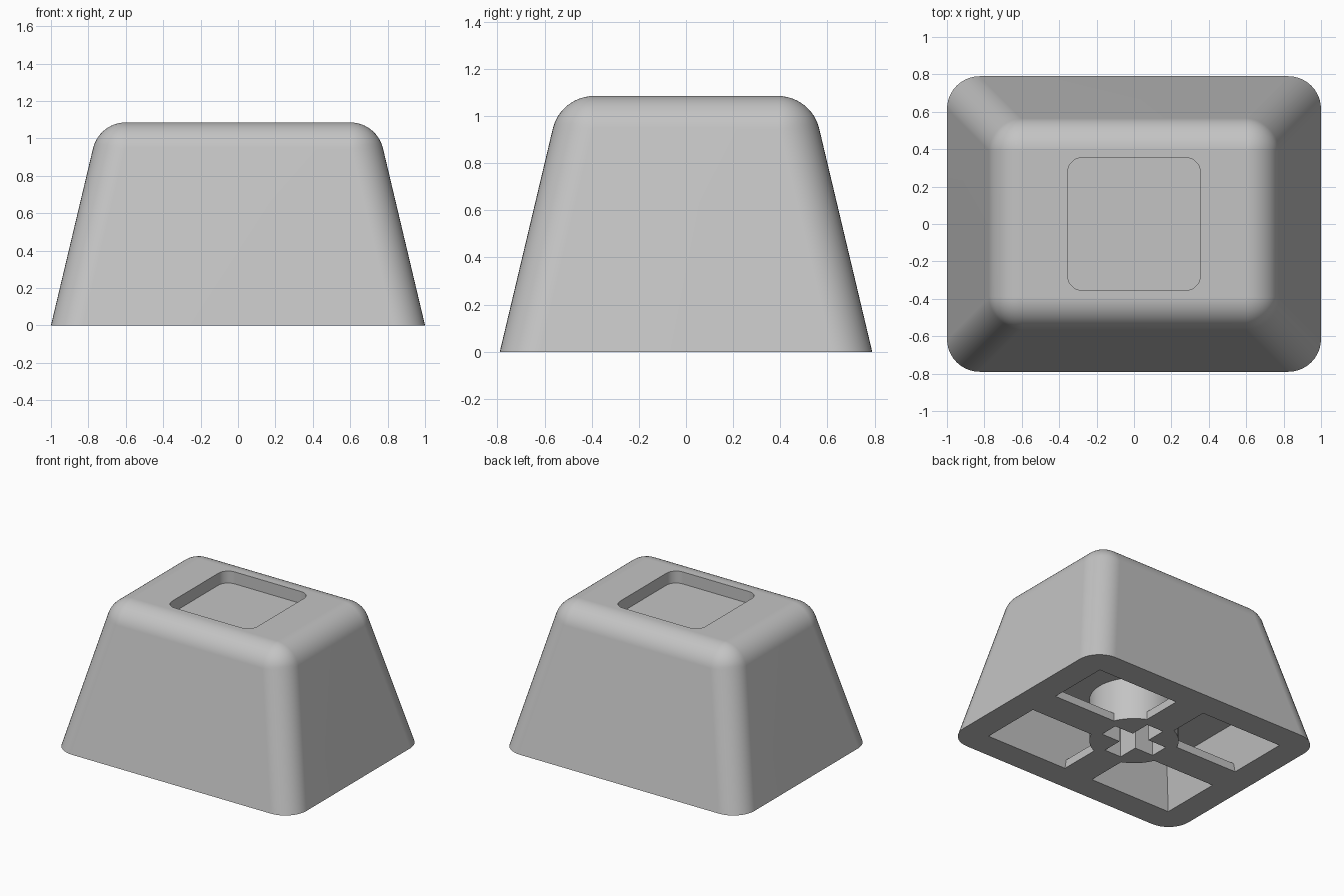
import bpy, bmesh, math

if "Cube" in bpy.data.objects:
    bpy.data.objects.remove(bpy.data.objects["Cube"], do_unlink=True)

HX, HY, HEIGHT = 1.0, 0.79, 1.085    # base half sizes and overall height
FILLET = 0.18                        # radius of the rounded edges
TAPER = 0.237                        # wall lean per unit of height
CEILING = 0.32                       # depth of the hollow underside

grey = bpy.data.materials.new("plain_grey")
grey.use_nodes = True
grey.diffuse_color = (0.55, 0.55, 0.55, 1)
grey.node_tree.nodes["Principled BSDF"].inputs["Base Color"].default_value = grey.diffuse_color


def rounded_rect(hx, hy, radius, steps=10):
    """Outline of a rectangle with rounded corners."""
    points = []
    for corner, (sx, sy) in enumerate([(1, 1), (-1, 1), (-1, -1), (1, -1)]):
        for i in range(steps + 1):
            a = math.pi / 2 * (corner + i / steps)
            points.append((sx * (hx - radius) + radius * math.cos(a),
                           sy * (hy - radius) + radius * math.sin(a)))
    return points


def loft(name, rings):
    """Solid through a stack of (outline, z) rings."""
    bm = bmesh.new()
    loops = [[bm.verts.new((x, y, z)) for x, y in outline] for outline, z in rings]
    for low, high in zip(loops, loops[1:]):
        for i in range(len(low)):
            j = (i + 1) % len(low)
            bm.faces.new((low[i], low[j], high[j], high[i]))
    bm.faces.new(loops[0][::-1])
    bm.faces.new(loops[-1])
    bmesh.ops.remove_doubles(bm, verts=bm.verts, dist=0.0001)
    bmesh.ops.recalc_face_normals(bm, faces=bm.faces)
    mesh = bpy.data.meshes.new(name)
    bm.to_mesh(mesh)
    bm.free()
    mesh.materials.append(grey)
    obj = bpy.data.objects.new(name, mesh)
    bpy.context.collection.objects.link(obj)
    return obj


def rect(x0, x1, y0, y1):
    return [(x1, y1), (x0, y1), (x0, y0), (x1, y0)]


def activate(obj):
    bpy.ops.object.select_all(action='DESELECT')
    obj.select_set(True)
    bpy.context.view_layer.objects.active = obj


def cut(obj, cutter):
    """Subtract the cutter and discard it."""
    activate(obj)
    mod = obj.modifiers.new("cut", 'BOOLEAN')
    mod.operation, mod.solver, mod.object = 'DIFFERENCE', 'EXACT', cutter
    bpy.ops.object.modifier_apply(modifier=mod.name)
    bpy.data.objects.remove(cutter, do_unlink=True)


def smooth(obj):
    activate(obj)
    bpy.ops.object.shade_smooth_by_angle(angle=math.radians(30))
    mod = obj.modifiers.new("flat_faces", 'WEIGHTED_NORMAL')
    mod.keep_sharp = True


# Tapered shell with a rolled top edge
lean = math.atan(TAPER)
flat_x, flat_y = 0.6, 0.39
rings = [(rounded_rect(HX, HY, FILLET * math.cos(lean)), 0)]
for i in range(13):
    a = lean + (math.pi / 2 - lean) * i / 12
    r = FILLET * math.cos(a)
    rings.append((rounded_rect(flat_x + r, flat_y + r, r),
                  HEIGHT - FILLET + FILLET * math.sin(a)))
body = loft("cap_body", rings)

# Square recess in the top
recess = rounded_rect(0.355, 0.355, 0.08)
cut(body, loft("recess_cutter", [(recess, HEIGHT - 0.09), (recess, HEIGHT + 0.1)]))

# Hollow underside that follows the lean of the walls
IN_X, IN_Y = 0.8, 0.59


def hollow(z):
    s = TAPER * z
    return rect(s - IN_X, IN_X - s, s - IN_Y, IN_Y - s), z


cut(body, loft("hollow_cutter", [hollow(-0.1), hollow(CEILING)]))
smooth(body)

# Round stem with a cross-shaped socket
disc = rounded_rect(0.305, 0.305, 0.305, 14)
stem = loft("stem", [(disc, 0), (disc, CEILING)])
LONG, SLIM = 0.225, 0.07
cross = []
for sx, sy in [(1, 1), (-1, 1), (-1, -1), (1, -1)]:
    arm = [(sx * LONG, sy * SLIM), (sx * SLIM, sy * SLIM), (sx * SLIM, sy * LONG)]
    cross += arm if sx == sy else arm[::-1]
cut(stem, loft("socket_cutter", [(cross, -0.1), (cross, CEILING - 0.01)]))
smooth(stem)

# Four thin ribs from the stem to the walls
RIB, START, THICK = 0.12, 0.27, 0.06
for name, outline in [("left_rib", rect(START, IN_X, -RIB, RIB)),
                      ("right_rib", rect(-IN_X, -START, -RIB, RIB)),
                      ("back_rib", rect(-RIB, RIB, START, IN_Y)),
                      ("front_rib", rect(-RIB, RIB, -IN_Y, -START))]:
    loft(name, [(outline, 0), (outline, THICK)])
